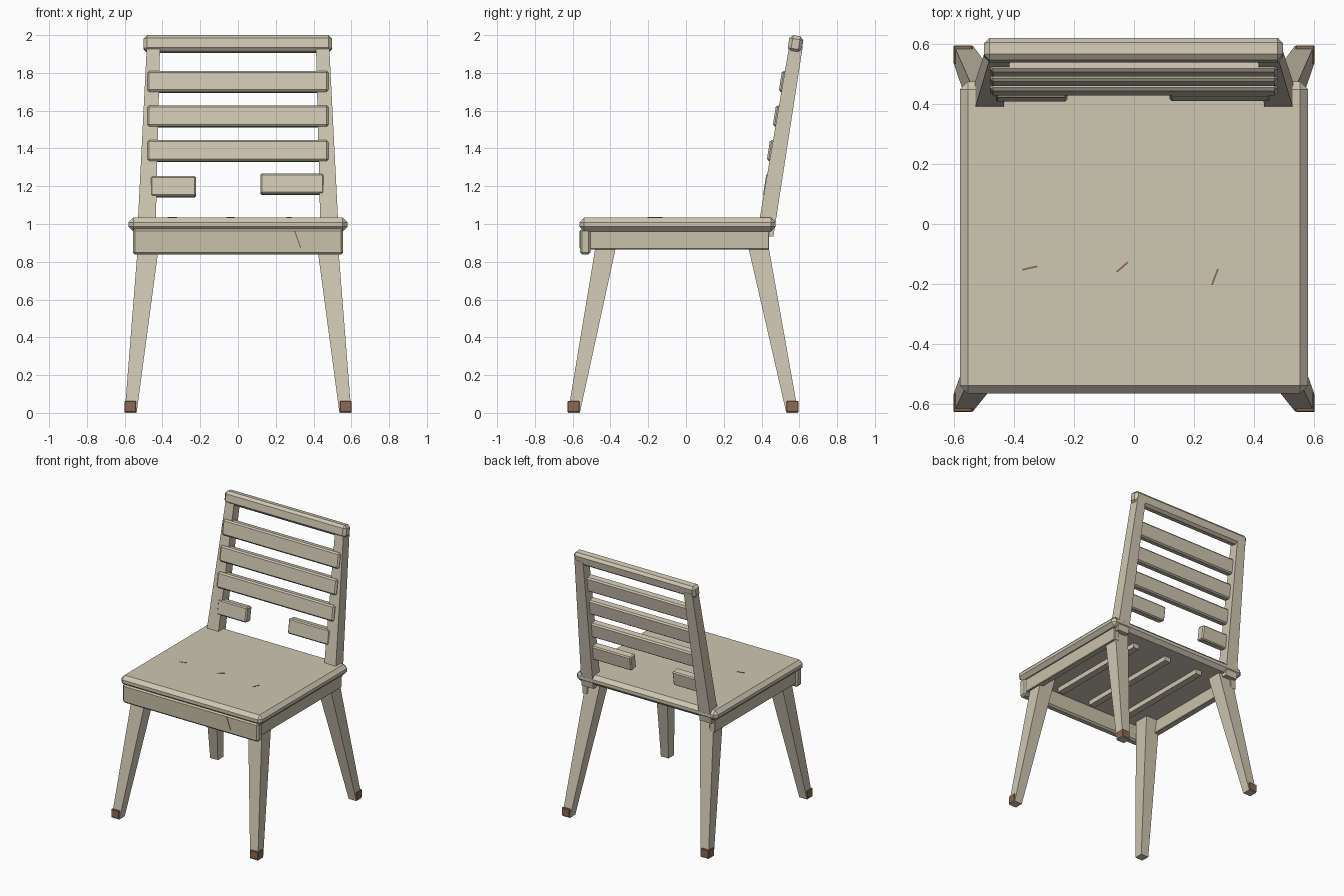
import bpy, bmesh, math
from mathutils import Matrix

cube = bpy.data.objects.get("Cube")
if cube:
    bpy.data.objects.remove(cube, do_unlink=True)


def material(name, rgb):
    m = bpy.data.materials.new(name)
    m.use_nodes = True
    m.diffuse_color = (*rgb, 1)
    bsdf = next(n for n in m.node_tree.nodes if n.type == 'BSDF_PRINCIPLED')
    bsdf.inputs["Base Color"].default_value = (*rgb, 1)
    return m


PALE = material("pale_wood", (0.62, 0.57, 0.45))
APRON = material("apron_wood", (0.57, 0.54, 0.40))
BROWN = material("brown_wear", (0.26, 0.145, 0.085))


def finish(name, bm, mat, bevel=0):
    bmesh.ops.recalc_face_normals(bm, faces=bm.faces)
    mesh = bpy.data.meshes.new(name)
    bm.to_mesh(mesh)
    bm.free()
    mesh.materials.append(mat)
    ob = bpy.data.objects.new(name, mesh)
    bpy.context.collection.objects.link(ob)
    if bevel:
        mod = ob.modifiers.new("edge_chamfer", 'BEVEL')
        mod.width = bevel
        mod.segments = 1
    return ob


def box(name, x, y, z, mat=PALE, bevel=0):
    """Box from (min, max) ranges."""
    bm = bmesh.new()
    bmesh.ops.create_cube(bm, size=1)
    for v in bm.verts:
        v.co = [r[0] if c < 0 else r[1] for c, r in zip(v.co, (x, y, z))]
    return finish(name, bm, mat, bevel)


def strut(name, side, low, high, mat=PALE):
    """Tapered leaning bar; low and high are (x range, y range, z)."""
    bm = bmesh.new()
    rings = []
    for (x0, x1), (y0, y1), z in (low, high):
        rings.append([bm.verts.new((side * px, py, z))
                      for px, py in ((x0, y0), (x1, y0), (x1, y1), (x0, y1))])
    a, b = rings
    bm.faces.new(a)
    bm.faces.new(b)
    for i in range(4):
        j = (i + 1) % 4
        bm.faces.new((a[i], a[j], b[j], b[i]))
    return finish(name, bm, mat)


def bar(name, x0, x1, y, z, depth, height, bevel):
    """Crosspiece leaning back with the posts."""
    ob = box(name, (x0, x1), (-depth / 2, depth / 2), (-height / 2, height / 2), PALE, bevel)
    ob.location = (0, y, z)
    ob.rotation_euler.x = -math.radians(9)
    return ob


def scratch(name, start, end, normal_axis, level):
    """Thin plate between two points on a face."""
    du, dv = end[0] - start[0], end[1] - start[1]
    bm = bmesh.new()
    bmesh.ops.create_cube(bm, size=1)
    bm.transform(Matrix.Rotation(math.atan2(dv, du), 4, 'Z')
                 @ Matrix.Diagonal((math.hypot(du, dv), 0.006, 0.004, 1)))
    u, v = (start[0] + end[0]) / 2, (start[1] + end[1]) / 2
    if normal_axis == 'Z':
        bm.transform(Matrix.Translation((u, v, level)))
    else:
        bm.transform(Matrix.Translation((u, level, v)) @ Matrix.Rotation(math.pi / 2, 4, 'X'))
    return finish(name, bm, BROWN)


# Seat, aprons and underside slats
box("seat", (-0.58, 0.58), (-0.565, 0.475), (0.96, 1.035), PALE, 0.026)
box("front_apron", (-0.557, 0.557), (-0.562, -0.505), (0.838, 0.975), APRON, 0.012)
for i in (-1, 0, 1):
    box("under_slat", (i * 0.28 - 0.025, i * 0.28 + 0.025), (-0.45, 0.36), (0.925, 0.965))

# Legs, foot caps, side aprons and back posts on both sides
for side, word in ((-1, "right"), (1, "left")):
    outer, inner = sorted((side * 0.545, side * 0.5))
    box(word + "_apron", (outer, inner), (-0.51, 0.44), (0.865, 0.97), APRON, 0.004)
    legs = (("front", (-0.625, -0.562), (-0.465, -0.352)),
            ("back", (0.531, 0.594), (0.31, 0.422)))
    for end, foot, top in legs:
        strut(f"{word}_{end}_leg", side, ((0.537, 0.6), foot, 0),
              ((0.408, 0.524), top, 0.965))
        shift = -0.002 if end == "front" else 0.002
        cap_x = sorted((side * 0.539, side * 0.602))
        box(f"{word}_{end}_foot_cap", cap_x, [f + shift for f in foot],
            (0.004, 0.062), BROWN, 0.003)
    strut(word + "_back_post", side, ((0.437, 0.534), (0.374, 0.463), 0.935),
          ((0.413, 0.483), (0.546, 0.618), 1.94))

# Backrest: top rail, whole slats and the two stubs of the broken slat
bar("top_rail", -0.5, 0.497, 0.58, 1.953, 0.075, 0.088, 0.018)
for z in (1.386, 1.569, 1.752):
    bar("back_slat", -0.48, 0.478, 0.405 + 0.173 * (z - 1.035), z, 0.06, 0.113, 0.01)
bar("broken_slat_right", -0.463, -0.222, 0.445, 1.197, 0.06, 0.108, 0.008)
bar("broken_slat_left", 0.118, 0.455, 0.447, 1.21, 0.06, 0.108, 0.008)

# Scratches on the seat and a crack in the front apron
for start, end in (((-0.373, -0.153), (-0.323, -0.141)),
                   ((-0.058, -0.16), (-0.02, -0.127)),
                   ((0.26, -0.203), (0.28, -0.15))):
    scratch("seat_scratch", start, end, 'Z', 1.035)
scratch("apron_crack", (0.3, 0.963), (0.332, 0.873), 'Y', -0.562)
